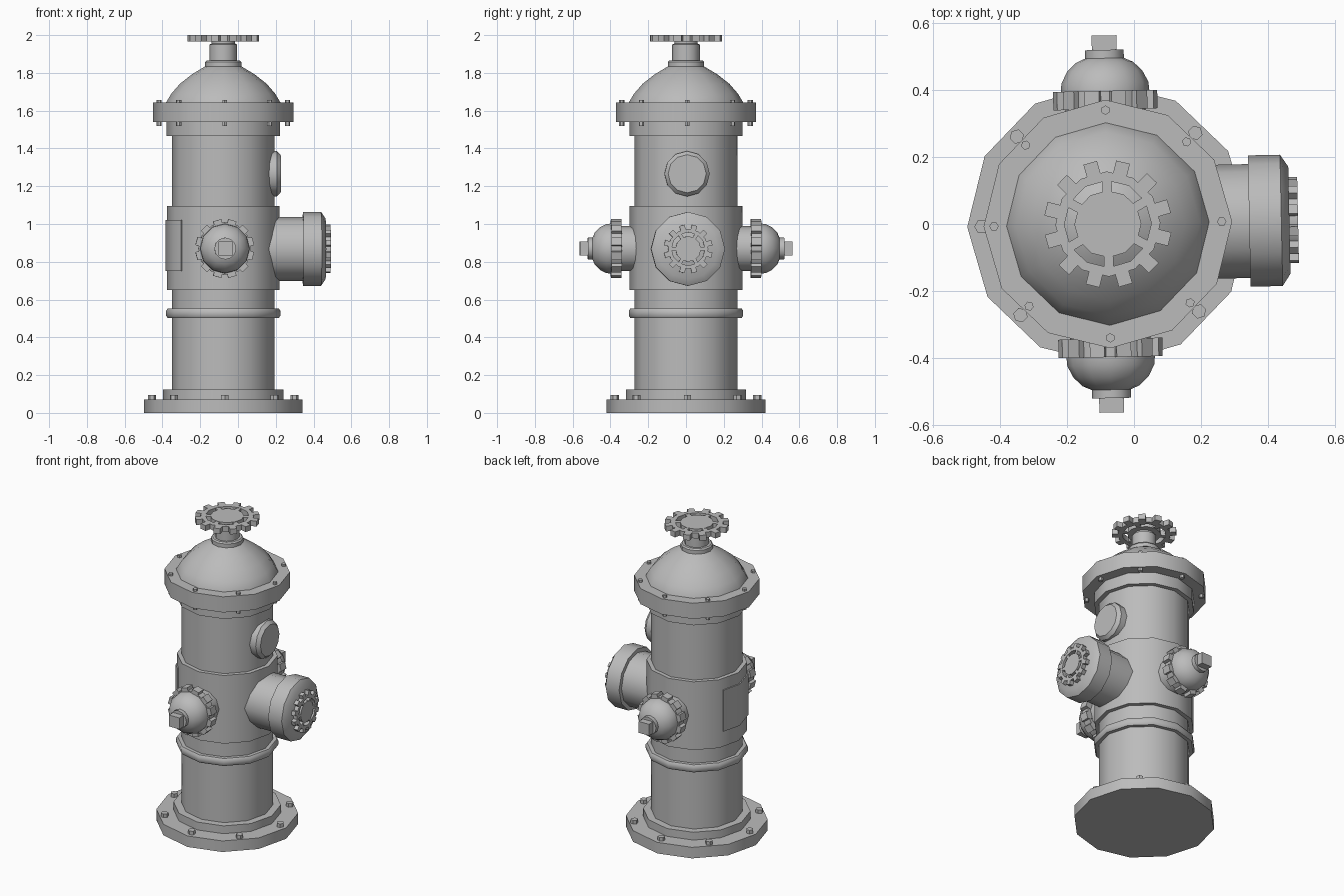
import bpy, bmesh
from math import radians, pi, cos, sin
from mathutils import Matrix, Vector

cube = bpy.data.objects.get("Cube")
if cube:
    bpy.data.objects.remove(cube, do_unlink=True)

SIDES = 12
iron = bpy.data.materials.new("grey iron")
iron.use_nodes = True
GREY = (0.5, 0.5, 0.5, 1)
iron.diffuse_color = GREY
iron.node_tree.nodes["Principled BSDF"].inputs["Base Color"].default_value = GREY

# The column axis sits off centre and the whole body is turned slightly
ROOT = Matrix.Translation((-0.078, 0, 0)) @ Matrix.Rotation(radians(1.2), 4, 'Z')


def spin(angle):
    return Matrix.Rotation(radians(angle), 4, 'Z')


def shift(x, y, z):
    return Matrix.Translation((x, y, z))


def outward(angle, z):
    """Frame whose local z points out of the column at a height."""
    return shift(0, 0, z) @ spin(angle) @ Matrix.Rotation(pi / 2, 4, 'Y')


def lathe(bm, profile, frame=Matrix(), sides=SIDES, ring=False):
    """Revolve (radius, height) points; a ring closes on itself, else capped."""
    loops = []
    for r, z in profile:
        loops.append([bm.verts.new(frame @ Vector((r * cos(2 * pi * i / sides),
                      r * sin(2 * pi * i / sides), z))) for i in range(sides)])
    pairs = list(zip(loops, loops[1:]))
    if ring:
        pairs.append((loops[-1], loops[0]))
    for low, high in pairs:
        for i in range(sides):
            j = (i + 1) % sides
            bm.faces.new((low[i], low[j], high[j], high[i]))
    if not ring:
        bm.faces.new(loops[0][::-1])
        bm.faces.new(loops[-1])


def box(bm, size, frame):
    bmesh.ops.create_cube(bm, size=1, matrix=frame @ Matrix.Diagonal((*size, 1)))


def finish(name, bm, frame=Matrix(), smooth=40):
    bmesh.ops.recalc_face_normals(bm, faces=bm.faces)
    mesh = bpy.data.meshes.new(name)
    bm.to_mesh(mesh)
    bm.free()
    mesh.materials.append(iron)
    mesh.shade_smooth()
    mesh.set_sharp_from_angle(angle=radians(smooth))
    obj = bpy.data.objects.new(name, mesh)
    obj.matrix_world = ROOT @ frame
    bpy.context.collection.objects.link(obj)
    return obj


def turned(name, profile, frame=Matrix(), ring=False):
    bm = bmesh.new()
    lathe(bm, profile, ring=ring)
    return finish(name, bm, frame)


def bolts(name, radius, size, z0, z1):
    bm = bmesh.new()
    for k in range(8):
        lathe(bm, [(size, z0), (size, z1)], spin(45 * k) @ shift(radius, 0, 0), 6)
    finish(name, bm)


def toothed_wheel(name, frame, scale, depth):
    """Rim with teeth, joined to a hub by spokes."""
    bm = bmesh.new()
    lathe(bm, [(0.13, 0), (0.157, 0), (0.157, depth), (0.13, depth)], ring=True)
    lathe(bm, [(0.1, 0), (0.1, depth)])
    for k in range(12):
        box(bm, (0.05, 0.042, depth), spin(15 + 30 * k) @ shift(0.165, 0, depth / 2))
    for k in range(6):
        box(bm, (0.05, 0.028, depth * 0.9), spin(30 + 60 * k) @ shift(0.112, 0, depth / 2))
    finish(name, bm, frame @ Matrix.Diagonal((scale, scale, 1, 1)))


# Base and column
turned("base_flange", [(0.42, 0), (0.42, 0.072)])
turned("base_step", [(0.318, 0.06), (0.318, 0.123)])
turned("column", [(0.272, 0.1), (0.272, 1.5)])
turned("rounded_band", [(0.26, 0.503), (0.295, 0.503), (0.303, 0.515), (0.303, 0.54),
                        (0.295, 0.552), (0.26, 0.552)], ring=True)
turned("middle_collar", [(0.298, 0.65), (0.298, 1.095)])
turned("upper_collar", [(0.3, 1.465), (0.3, 1.56)])
turned("top_flange", [(0.371, 1.54), (0.371, 1.642)])
bolts("base_bolts", 0.377, 0.022, 0.06, 0.095)
bolts("flange_bolts", 0.34, 0.014, 1.52, 1.656)

# Bonnet, stem and hand wheel
turned("bonnet", [(0.305, 1.63), (0.302, 1.645), (0.275, 1.69), (0.23, 1.742),
                  (0.165, 1.793), (0.1, 1.832), (0.08, 1.84)])
turned("stem", [(0.096, 1.825), (0.096, 1.858), (0.088, 1.866), (0.073, 1.866),
                (0.073, 1.95), (0.062, 1.955), (0.062, 1.98)])
toothed_wheel("hand_wheel", shift(0, 0, 1.965), 1, 0.035)

# Front and back hose nozzles
for side, angle in (("front", -90), ("back", 90)):
    frame = outward(angle, 0.87)
    turned(side + "_nozzle", [(0.12, 0.2), (0.12, 0.345), (0.14, 0.345), (0.14, 0.397),
                              (0.132, 0.397), (0.13, 0.422), (0.112, 0.457), (0.085, 0.483),
                              (0.058, 0.495), (0.058, 0.52)], frame)
    bm = bmesh.new()
    for k in range(12):
        box(bm, (0.04, 0.045, 0.055), spin(15 + 30 * k) @ shift(0.135, 0, 0.37))
    finish(side + "_nozzle_grips", bm, frame)
    bm = bmesh.new()
    box(bm, (0.074, 0.074, 0.06), shift(0, 0, 0.533))
    finish(side + "_nozzle_nut", bm, frame)

# Large outlet on the left
outlet = outward(0, 0.868)
turned("large_outlet", [(0.17, 0.2), (0.17, 0.425)], outlet)
turned("large_outlet_cap", [(0.196, 0.422), (0.196, 0.518), (0.16, 0.542)], outlet)
toothed_wheel("large_outlet_wheel", outlet @ shift(0, 0, 0.54), 0.68, 0.028)

# Round badge above the large outlet
turned("round_badge", [(0.12, 0.24), (0.12, 0.283), (0.101, 0.304)], outward(0, 1.266))

# Curved plate wrapped on the collar
bm = bmesh.new()
stations = [156, 180, 210, 220]
rows = []
for a in stations:
    # follow the flat sides of the collar
    flat = cos(radians(15)) / cos(radians(a % 30 - 15))
    rows.append([bm.verts.new((r * flat * cos(radians(a)), r * flat * sin(radians(a)), z))
                 for r, z in ((0.285, 0.75), (0.305, 0.75), (0.305, 1.02), (0.285, 1.02))])
for a, b in zip(rows, rows[1:]):
    for i in range(4):
        j = (i + 1) % 4
        bm.faces.new((a[i], a[j], b[j], b[i]))
bm.faces.new(rows[0])
bm.faces.new(rows[-1])
finish("collar_plate", bm)
